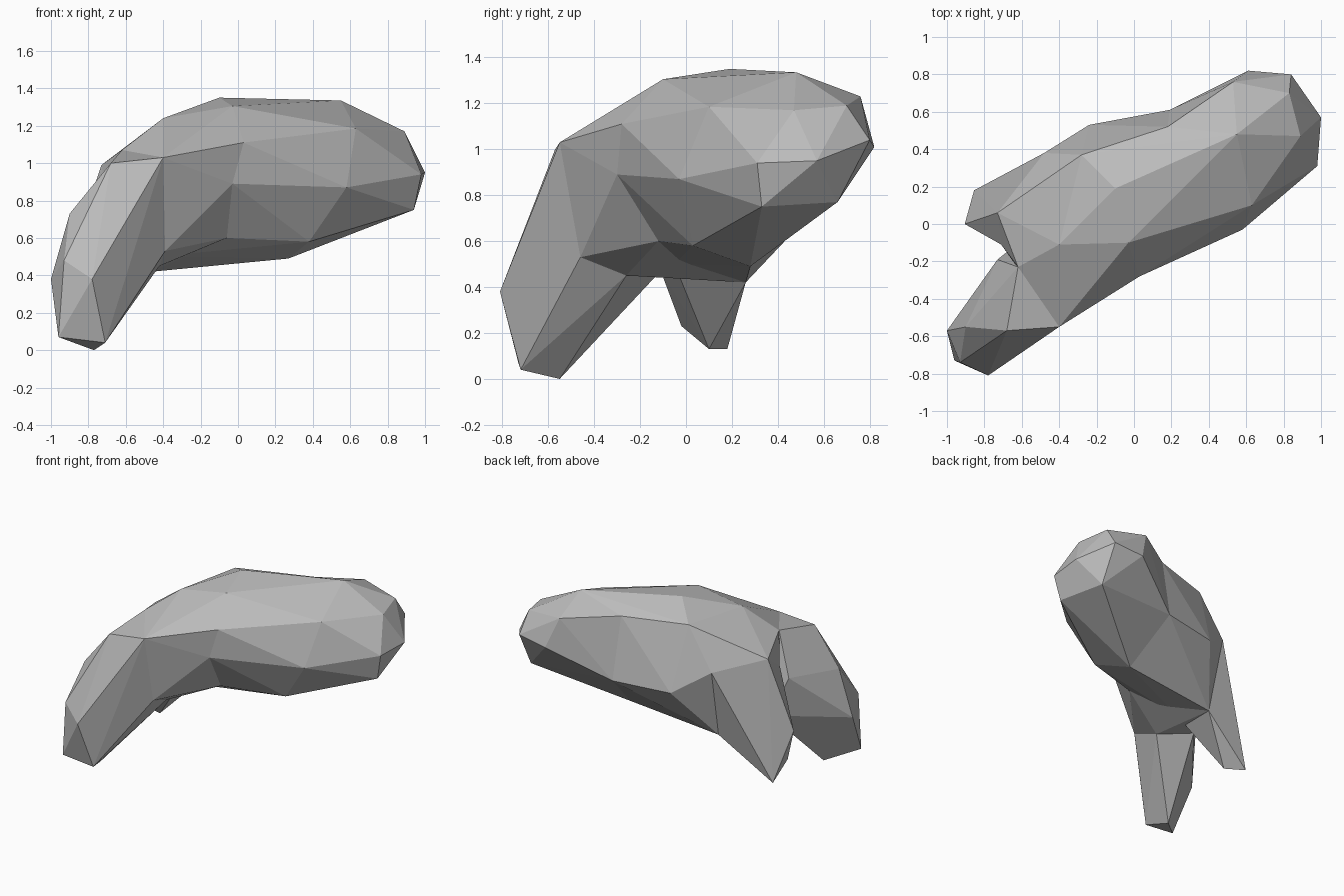
import bpy
import bmesh
from mathutils import Vector

default_cube = bpy.data.objects.get("Cube")
if default_cube:
    bpy.data.objects.remove(default_cube, do_unlink=True)

# One plain grey material for the whole model
grey = bpy.data.materials.new("plain grey")
grey.use_nodes = True
tone = (.5, .5, .5, 1)
grey.diffuse_color = tone
grey.node_tree.nodes["Principled BSDF"].inputs["Base Color"].default_value = tone


def add_segment(mesh, *rings):
    """Stretch a faceted convex skin over neighbouring cross-sections."""
    points = {point for ring in rings for point in ring}
    corners = [mesh.verts.new(Vector(point)) for point in sorted(points)]
    hull = bmesh.ops.convex_hull(mesh, input=corners)
    unused = {item for item in hull["geom_interior"] + hull["geom_unused"]
              if isinstance(item, bmesh.types.BMVert)}
    bmesh.ops.delete(mesh, geom=list(unused), context="VERTS")


def remove_shared_walls(mesh):
    """Delete the hidden walls where two segments meet."""
    walls = {}
    for face in mesh.faces:
        key = frozenset(tuple(round(value, 3) for value in vert.co)
                        for vert in face.verts)
        walls.setdefault(key, []).append(face)
    hidden = [face for group in walls.values() if len(group) > 1 for face in group]
    bmesh.ops.delete(mesh, geom=hidden, context="FACES")


def build_part(name, segments):
    """Make a flat-shaded object from a chain of segments."""
    mesh = bmesh.new()
    for rings in segments:
        add_segment(mesh, *rings)
    remove_shared_walls(mesh)
    bmesh.ops.remove_doubles(mesh, verts=mesh.verts[:], dist=.001)
    data = bpy.data.meshes.new(name)
    mesh.to_mesh(data)
    mesh.free()
    data.materials.append(grey)
    part = bpy.data.objects.new(name, data)
    bpy.context.collection.objects.link(part)
    return part


# Corners shared between the body and the legs
shoulder = (-.4, -.55, 1.03)
neck = (-.62, -.23, 1.07)
brow = (-.68, -.57, 1)
armpit = (-.39, -.46, .53)
belly_front = (-.42, -.26, .45)
belly_middle = (-.44, -.05, .5)
belly_back = (-.455, .26, .42)
fork = (-.63, -.11, .47)
hip = (-.48, .38, .94)
hip_top = (-.73, .06, .99)
hip_notch = (-.71, -.11, .87)

# Cross-sections of the body from the blunt end to the forked end
blunt_end = [(.98, .31, .94), (1, .57, .95), (.89, .47, 1.17), (.83, .7, 1.19),
             (.84, .8, 1.04), (.61, .82, 1.01), (.84, .66, .77),
             (.94, .33, .75), (.53, .76, 1.23)]
wide_section = [(.55, .48, 1.335), (.63, .1, 1.185), (.58, -.03, .87),
                (.38, .03, .58), (.27, .28, .49), (.19, .61, .79),
                (.18, .52, 1.25)]
middle_section = [(-.1, .19, 1.35), (-.03, -.1, 1.305), (.03, -.28, 1.11),
                  (-.03, -.3, .89), (-.06, -.12, .6), (-.24, .53, .78),
                  (-.28, .37, 1.25), belly_middle, belly_back]
forked_end = [(-.4, -.11, 1.24), shoulder, neck, armpit, belly_front,
              belly_middle, belly_back, fork, hip, hip_top, hip_notch]

# Leg roots and feet
front_root = [shoulder, neck, brow, armpit, belly_front, fork,
              (-.64, -.27, .39), (-.73, -.19, .75)]
front_foot = [(-.78, -.81, .38), (-.93, -.74, .48), (-1, -.57, .38),
              (-.96, -.73, .07), (-.71, -.72, .04), (-.77, -.55, 0),
              (-.9, -.55, .73)]
back_root = [hip_top, hip_notch, hip, belly_back, belly_middle, fork]
back_foot = [(-.725, .1, .13), (-.855, .18, .13), (-.905, 0, .47),
             (-.84, -.02, .23)]

build_part("body", [(blunt_end, wide_section),
                    (wide_section, middle_section),
                    (middle_section, forked_end)])
build_part("front_leg", [(front_root, front_foot)])
build_part("back_leg", [(back_root, back_foot)])
